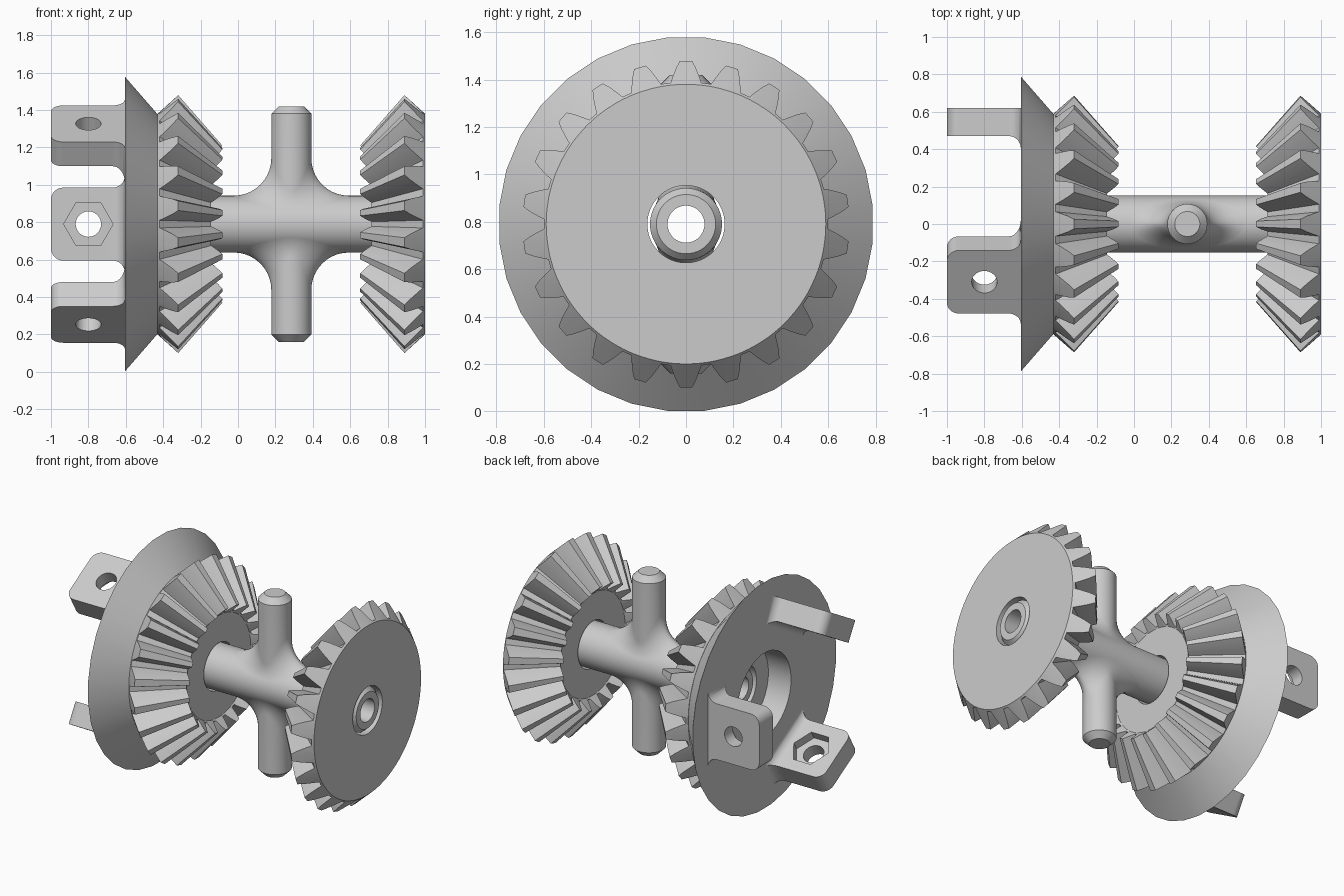
import bpy, bmesh, math
from mathutils import Vector, Matrix

if "Cube" in bpy.data.objects:
    bpy.data.objects.remove(bpy.data.objects["Cube"])

CZ = 0.79          # height of the shaft axis
CX = 0.285         # shared apex of the two bevel gears
TAU = 2 * math.pi

grey = bpy.data.materials.new("light_grey")
grey.diffuse_color = (0.6, 0.6, 0.6, 1)
grey.use_nodes = True
grey.node_tree.nodes["Principled BSDF"].inputs["Base Color"].default_value = grey.diffuse_color


def finish(name, bm, angle=30):
    bmesh.ops.recalc_face_normals(bm, faces=bm.faces)
    me = bpy.data.meshes.new(name)
    bm.to_mesh(me)
    bm.free()
    ob = bpy.data.objects.new(name, me)
    bpy.context.collection.objects.link(ob)
    me.materials.append(grey)
    bpy.ops.object.select_all(action='DESELECT')
    ob.select_set(True)
    bpy.context.view_layer.objects.active = ob
    bpy.ops.object.shade_smooth_by_angle(angle=math.radians(angle))
    return ob


def loft(bm, rings, closed=False):
    """Skin a list of equal-length rings of points with quads."""
    vs = [[bm.verts.new(p) for p in r] for r in rings]
    n = len(vs[0])
    pairs = list(zip(vs, vs[1:])) + ([(vs[-1], vs[0])] if closed else [])
    for a, b in pairs:
        for i in range(n):
            j = (i + 1) % n
            bm.faces.new((a[i], a[j], b[j], b[i]))
    return vs


def on_axis(x, r, a):
    """Point at radius r and angle a (from the top) about the shaft axis."""
    return Vector((x, r * math.sin(a), CZ + r * math.cos(a)))


def lathe(name, profile, segs, closed=False, phase=0):
    bm = bmesh.new()
    loft(bm, [[on_axis(x, r, TAU * (i + phase) / segs) for i in range(segs)]
              for x, r in profile], closed)
    return finish(name, bm)


# Hollow shaft with chamfered ends
SR, BORE = 0.152, 0.078
lathe("shaft", [(-0.43, BORE), (-0.43, 0.125), (-0.40, SR), (0.97, SR),
                (1.0, 0.125), (1.0, BORE)], 64, closed=True)


# Cross pins, blended into the shaft by a rolling-ball fillet
def cross_pin(name, side):
    pr, fr, segs, steps = 0.107, 0.2, 48, 10
    rings = [[] for _ in range(steps + 3)]
    for i in range(segs):
        a = TAU * i / segs
        c, s = math.cos(a), math.sin(a)
        zc = math.sqrt((SR + fr) ** 2 - ((pr + fr) * s) ** 2)
        ball = Vector(((pr + fr) * c, (pr + fr) * s, zc))
        d0 = Vector((-c, -s, 0))
        d1 = Vector((0, -ball.y, -ball.z)).normalized()
        pts = [Vector((0.067 * c, 0.067 * s, 0.63)), Vector((pr * c, pr * s, 0.59))]
        pts += [ball + fr * d0.slerp(d1, k / steps) if 0 < k < steps
                else ball + fr * (d0 if k == 0 else d1) for k in range(steps + 1)]
        for ring, p in zip(rings, pts):
            ring.append(Vector((CX + p.x, p.y, CZ + side * p.z)))
    bm = bmesh.new()
    vs = loft(bm, rings)
    bm.faces.new(vs[0])
    finish(name, bm)


cross_pin("upper_cross_pin", 1)
cross_pin("lower_cross_pin", -1)


# Bevel gears: all tooth lines run to the shared apex
def bevel_gear(name, side):
    teeth, inner, hole = 22, 0.609, 0.163
    tip, root = Vector((0.605, 0.69)), Vector((0.704, 0.60))
    # (fraction of the tooth pitch, tooth height)
    tooth = [(-0.5, 0), (-0.38, 0), (-0.31, 0.3), (-0.22, 0.68), (-0.13, 1),
             (0.13, 1), (0.22, 0.68), (0.31, 0.3), (0.38, 0)]
    spots = [((k + f) * TAU / teeth, h) for k in range(teeth) for f, h in tooth]

    def circle(x, r):
        return [on_axis(CX + side * x, r, a) for a, h in spots]

    def toothed(scale):
        ring = []
        for a, h in spots:
            x, r = root.lerp(tip, h) * scale
            ring.append(on_axis(CX + side * x, r, a))
        return ring

    bm = bmesh.new()
    loft(bm, [circle(0.715, hole), circle(0.715, 0.59), toothed(1), toothed(inner),
              circle(0.435, 0.355), circle(0.435, hole)], closed=True)
    finish(name, bm, 25)


bevel_gear("right_bevel_gear", 1)
bevel_gear("left_bevel_gear", -1)

# Conical mounting plate with a counterbore behind the left gear
lathe("mounting_plate", [(-0.43, 0.59), (-0.605, 0.792), (-0.605, 0.295),
                         (-0.43, 0.295)], 32, phase=0.5)


# Mounting lugs: rounded outer corners, flared where they meet the plate
def prism(bm, segs, radius, r0, r1):
    """Prism with its axis along the lug's radial direction (+y)."""
    loops = [[bm.verts.new((-0.8 + radius * math.cos(TAU * i / segs), y,
                            radius * math.sin(TAU * i / segs)))
              for i in range(segs)] for y in (r0, r1)]
    for i in range(segs):
        j = (i + 1) % segs
        bm.faces.new((loops[0][i], loops[0][j], loops[1][j], loops[1][i]))
    for lp in loops:
        bm.faces.new(lp)


def mounting_lug(name, turn):
    rad, steps, half, r_in, r_out = 0.065, 8, 0.195, 0.47, 0.62
    sections = []
    for k in range(steps + 1):             # rounded outer corners
        a = math.pi / 2 * k / steps
        sections.append((-1 + rad * (1 - math.cos(a)), half - rad * (1 - math.sin(a)), r_in))
    for k in range(steps + 1):             # flare at the plate
        a = math.pi / 2 * k / steps
        f = rad * (1 - math.cos(a))
        sections.append((-0.605 - rad + rad * math.sin(a), half + f, r_in - f))
    sections.append((-0.60, half + rad, r_in - rad))
    place = Matrix.Translation((0, 0, CZ)) @ Matrix.Rotation(turn, 4, 'X')
    bm = bmesh.new()
    vs = loft(bm, [[(x, r_out, -w), (x, r_out, w), (x, r, w), (x, r, -w)]
                   for x, w, r in sections])
    bm.faces.new(vs[0])
    bm.faces.new(vs[-1])
    bm.transform(place)
    lug = finish(name, bm)
    # bolt hole, and a six-sided nut pocket on the inner face
    for label, segs, radius, r1 in (("bolt_hole", 32, 0.068, 0.7), ("nut_pocket", 6, 0.132, 0.53)):
        cb = bmesh.new()
        prism(cb, segs, radius, 0.4, r1)
        cb.transform(place)
        cutter = finish(name + "_" + label + "_cutter", cb)
        cutter.hide_render = True
        cutter.hide_set(True)
        mod = lug.modifiers.new(label, 'BOOLEAN')
        mod.operation = 'DIFFERENCE'
        mod.solver = 'EXACT'
        mod.object = cutter
    # bake the cuts so the edges are shaded by angle, then drop the cutters
    dg = bpy.context.evaluated_depsgraph_get()
    me = bpy.data.meshes.new_from_object(lug.evaluated_get(dg))
    cutters = [m.object for m in lug.modifiers]
    lug.modifiers.clear()
    lug.data = me
    for c in cutters:
        bpy.data.objects.remove(c)
    bpy.ops.object.select_all(action='DESELECT')
    lug.select_set(True)
    bpy.context.view_layer.objects.active = lug
    bpy.ops.object.shade_smooth_by_angle(angle=math.radians(30))


for i, label in enumerate(("back", "lower_front", "upper_front")):
    mounting_lug(label + "_mounting_lug", -TAU * i / 3)
